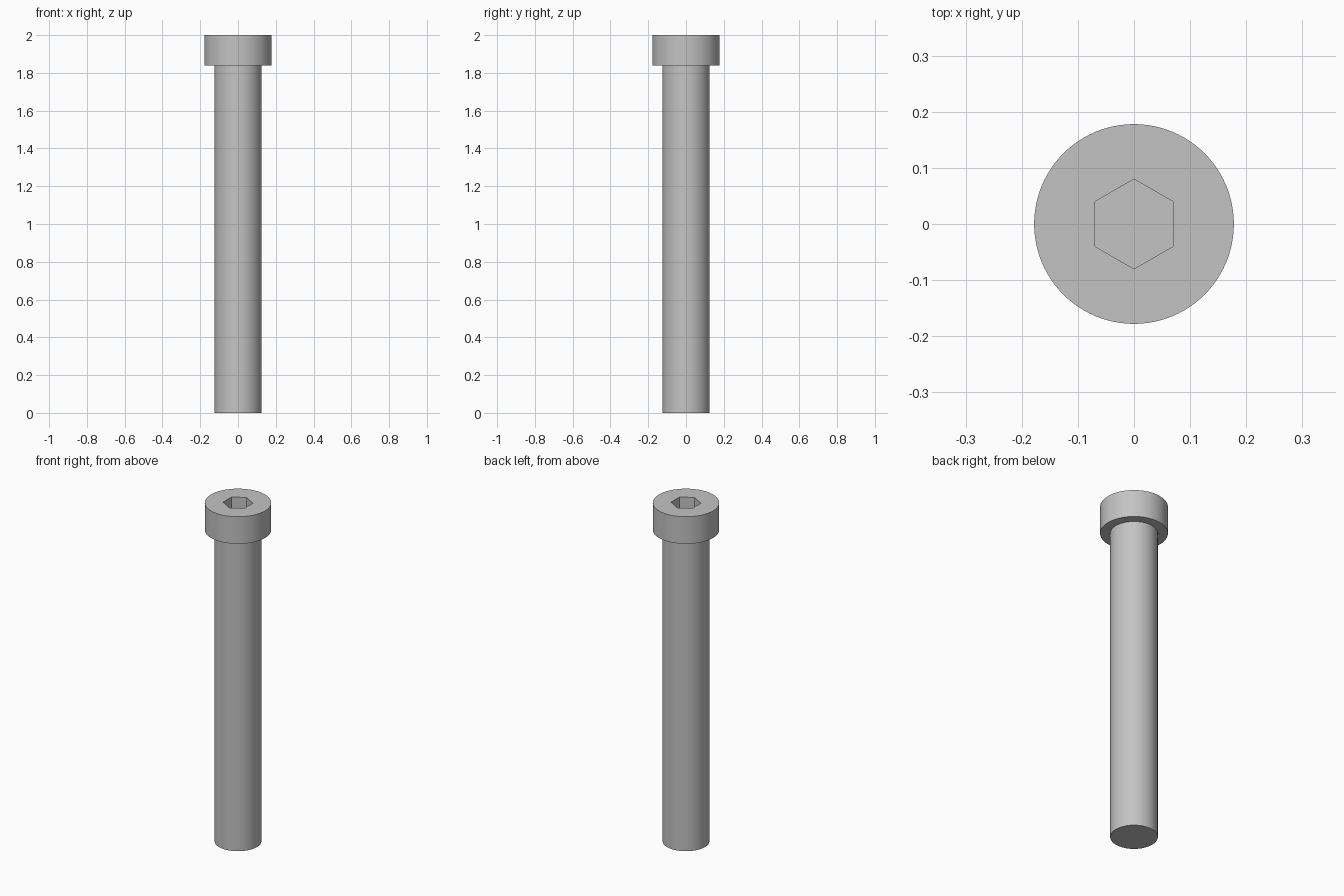
import bpy
import bmesh
import math
from mathutils import Matrix

cube = bpy.data.objects.get("Cube")
if cube:
    bpy.data.objects.remove(cube, do_unlink=True)

SIDES = 96
HEAD_R, SHANK_R, SOCKET_R = 0.178, 0.125, 0.08
TOP, HEAD_BASE, SOCKET_FLOOR = 2.0, 1.84, 1.92

steel = bpy.data.materials.new("steel grey")
steel.use_nodes = True
grey = (0.55, 0.55, 0.55, 1)
steel.diffuse_color = grey
steel.node_tree.nodes["Principled BSDF"].inputs["Base Color"].default_value = grey


def ring(bm, radius, z, sides=SIDES, turn=0.0):
    """Closed loop of edges around the z axis."""
    verts = [bm.verts.new((radius * math.cos(turn + math.tau * i / sides),
                           radius * math.sin(turn + math.tau * i / sides), z))
             for i in range(sides)]
    edges = [bm.edges.new((verts[i], verts[(i + 1) % sides])) for i in range(sides)]
    return verts, edges


def wall(bm, lower, upper):
    n = len(lower)
    for i in range(n):
        j = (i + 1) % n
        bm.faces.new((lower[i], lower[j], upper[j], upper[i]))


bm = bmesh.new()

# Shank with its flat end, the underside of the head and the head wall
tip, _ = ring(bm, SHANK_R, 0)
neck, _ = ring(bm, SHANK_R, HEAD_BASE)
collar, _ = ring(bm, HEAD_R, HEAD_BASE)
rim, rim_edges = ring(bm, HEAD_R, TOP)
bm.faces.new(tip)
for lower, upper in ((tip, neck), (neck, collar), (collar, rim)):
    wall(bm, lower, upper)

# Hexagonal socket sunk into the head
mouth, mouth_edges = ring(bm, SOCKET_R, TOP, 6, math.pi / 6)
floor, _ = ring(bm, SOCKET_R, SOCKET_FLOOR, 6, math.pi / 6)
wall(bm, mouth, floor)
bm.faces.new(floor)

# Flat top of the head around the socket
bmesh.ops.triangle_fill(bm, edges=rim_edges + mouth_edges, use_beauty=True,
                        normal=(0, 0, 1))
bmesh.ops.recalc_face_normals(bm, faces=bm.faces)

mesh = bpy.data.meshes.new("socket_head_bolt")
bm.to_mesh(mesh)
bm.free()
mesh.materials.append(steel)
bolt = bpy.data.objects.new("socket_head_bolt", mesh)
bpy.context.collection.objects.link(bolt)

# Smooth round walls, sharp edges
bpy.ops.object.select_all(action="DESELECT")
bolt.select_set(True)
bpy.context.view_layer.objects.active = bolt
bpy.ops.object.shade_smooth_by_angle(angle=math.radians(30))
